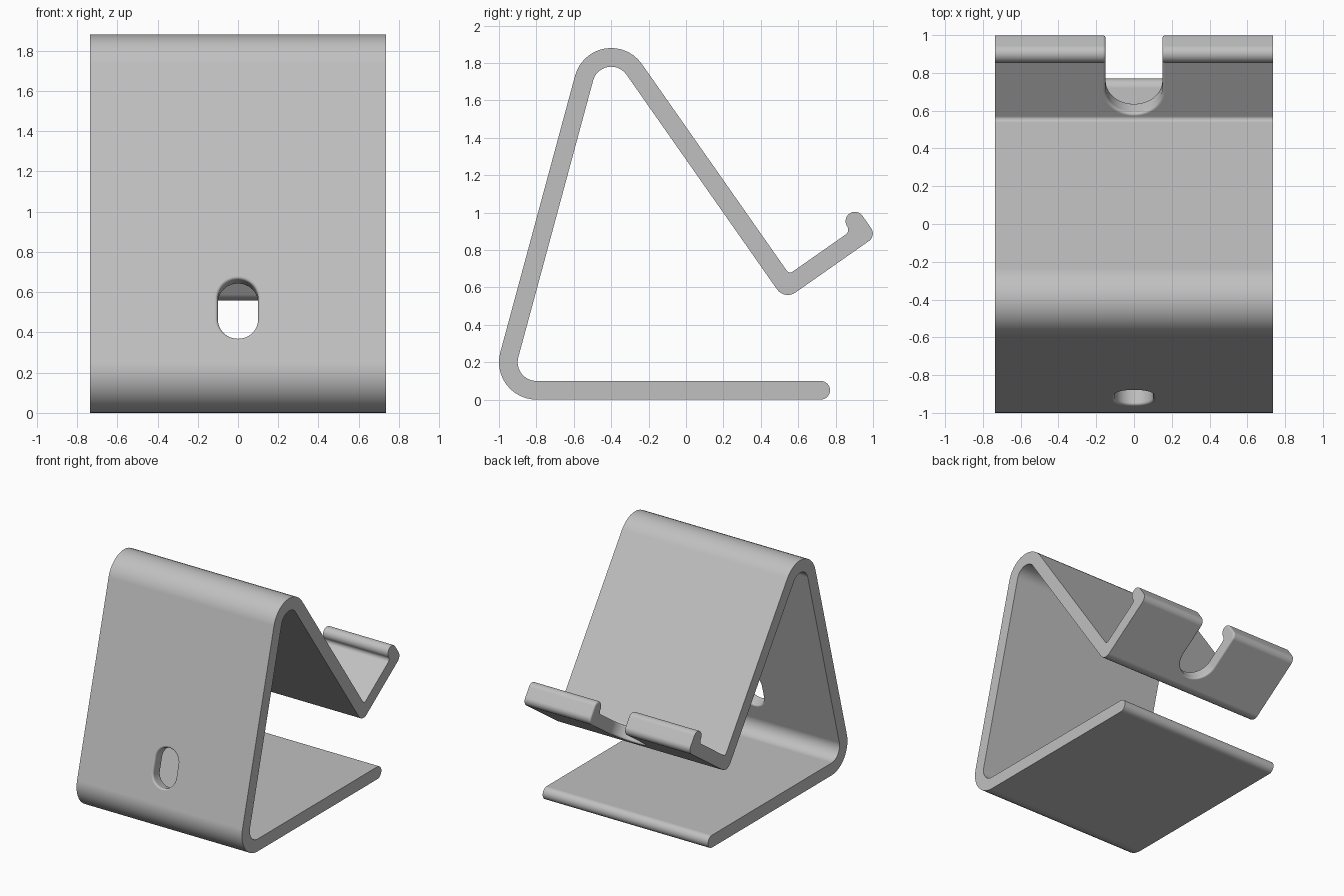
import bpy, bmesh
from math import sin, cos, radians, atan2, degrees
from mathutils import Vector

if "Cube" in bpy.data.objects:
    bpy.data.objects.remove(bpy.data.objects["Cube"], do_unlink=True)

HALF_WIDTH = 0.735
THICK = 0.1
TILT = 35                                   # tray slope in degrees
FOOT, CREST = (-0.8, 0.2), (-0.4, 1.68)     # centres of the two big bends
LEG = degrees(atan2(CREST[1] - FOOT[1], CREST[0] - FOOT[0]))
CORNER = (0.527, 0.532)                     # lower corner of rest and tray


def tray(a, b):
    """Point at distance a along the tray and b above its underside."""
    c, s = cos(radians(TILT)), sin(radians(TILT))
    return CORNER[0] + c * a - s * b, CORNER[1] + s * a + c * b


def arc(centre, r, start, end):
    n = max(6, round(abs(end - start) / 9))
    angles = [radians(start + (end - start) * i / n) for i in range(n + 1)]
    return [Vector((0, centre[0] + r * cos(t), centre[1] + r * sin(t))) for t in angles]


def extrude(name, points, offset):
    """Solid made by pushing a closed outline along an offset."""
    bm = bmesh.new()
    face = bm.faces.new([bm.verts.new(p) for p in points])
    new = bmesh.ops.extrude_face_region(bm, geom=[face], use_keep_orig=True)["geom"]
    moved = [g for g in new if isinstance(g, bmesh.types.BMVert)]
    bmesh.ops.translate(bm, verts=moved, vec=offset)
    bmesh.ops.recalc_face_normals(bm, faces=bm.faces[:])
    mesh = bpy.data.meshes.new(name)
    bm.to_mesh(mesh)
    bm.free()
    obj = bpy.data.objects.new(name, mesh)
    bpy.context.collection.objects.link(obj)
    return obj


def slot_cutter(name, start, angle, r, length):
    """Round-ended slot running along an angle, cutting square to it."""
    along = Vector((0, cos(radians(angle)), sin(radians(angle))))
    normal = Vector((0, -along.z, along.y))
    origin = Vector((0, *start)) - normal * 0.2
    points = []
    for end, first in ((0, 180), (length, 0)):
        for i in range(25):
            t = radians(first + 180 * i / 24)
            points.append(origin + Vector((r * cos(t), 0, 0)) + along * (end + r * sin(t)))
    obj = extrude(name, points, normal * 0.4)
    obj.hide_render = True
    return obj


# Bent sheet outline: outer side, lip, then back along the inner side
up = LEG + 90
outline = (
    arc(FOOT, 0.2, 270, up)
    + arc(CREST, 0.2, up, TILT)
    + arc(tray(0.122, 0.122), 0.022, TILT + 180, TILT + 270)
    + arc(tray(0.47, 0.13), 0.03, TILT + 270, TILT + 360)
    + arc(tray(0.55, 0.13), 0.05, TILT + 180, TILT)
    + arc(tray(0.55, 0.05), 0.05, TILT, TILT - 90)
    + arc(tray(0.07, 0.07), 0.07, TILT + 270, TILT + 180)
    + arc(CREST, 0.2 - THICK, TILT, up)
    + arc(FOOT, 0.2 - THICK, up, 270)
    + arc((0.72, 0.05), 0.05, 90, -90)
)
for p in outline:
    p.x = -HALF_WIDTH
stand = extrude("bent_stand", outline, Vector((2 * HALF_WIDTH, 0, 0)))

# Cable hole in the leg and notch through the tray
k = (0.503 - FOOT[1]) / (CREST[1] - FOOT[1])
leg_y = FOOT[0] + k * (CREST[0] - FOOT[0]) + 0.15 * cos(radians(up))
leg_len = 0.104
hole_start = (leg_y - cos(radians(LEG)) * leg_len / 2,
              0.503 - sin(radians(LEG)) * leg_len / 2)
cutters = [
    slot_cutter("cable_hole_cutter", hole_start, LEG, 0.1, leg_len),
    slot_cutter("tray_notch_cutter", tray(0.29, 0.1), TILT, 0.15, 0.6),
]
for cutter in cutters:
    mod = stand.modifiers.new(cutter.name, "BOOLEAN")
    mod.operation = "DIFFERENCE"
    mod.solver = "EXACT"
    mod.object = cutter
bpy.context.view_layer.update()
graph = bpy.context.evaluated_depsgraph_get()
cut_mesh = bpy.data.meshes.new_from_object(stand.evaluated_get(graph))
stand.modifiers.clear()
stand.data = cut_mesh
for cutter in cutters:
    bpy.data.objects.remove(cutter, do_unlink=True)

# Round over the rims of the hole and notch
bm = bmesh.new()
bm.from_mesh(cut_mesh)
bmesh.ops.remove_doubles(bm, verts=bm.verts[:], dist=0.0001)
rims = [e for e in bm.edges
        if len(e.link_faces) == 2
        and all(abs(v.co.x) < 0.3 for v in e.verts)
        and e.calc_face_angle() > radians(60)]
bmesh.ops.bevel(bm, geom=rims, offset=0.015, offset_type="OFFSET", segments=4,
                profile=0.5, affect="EDGES", clamp_overlap=False)
bm.to_mesh(cut_mesh)
bm.free()

# Satin grey finish
grey = bpy.data.materials.new("satin_grey")
grey.use_nodes = True
colour = (0.53, 0.53, 0.53, 1)
grey.diffuse_color = colour
grey.node_tree.nodes["Principled BSDF"].inputs["Base Color"].default_value = colour
stand.data.materials.clear()
stand.data.materials.append(grey)

# Smooth bends with crisp side edges
bpy.ops.object.select_all(action="DESELECT")
stand.select_set(True)
bpy.context.view_layer.objects.active = stand
bpy.ops.object.shade_smooth_by_angle(angle=radians(35))
weighted = stand.modifiers.new("even_shading", "WEIGHTED_NORMAL")
weighted.keep_sharp = True
